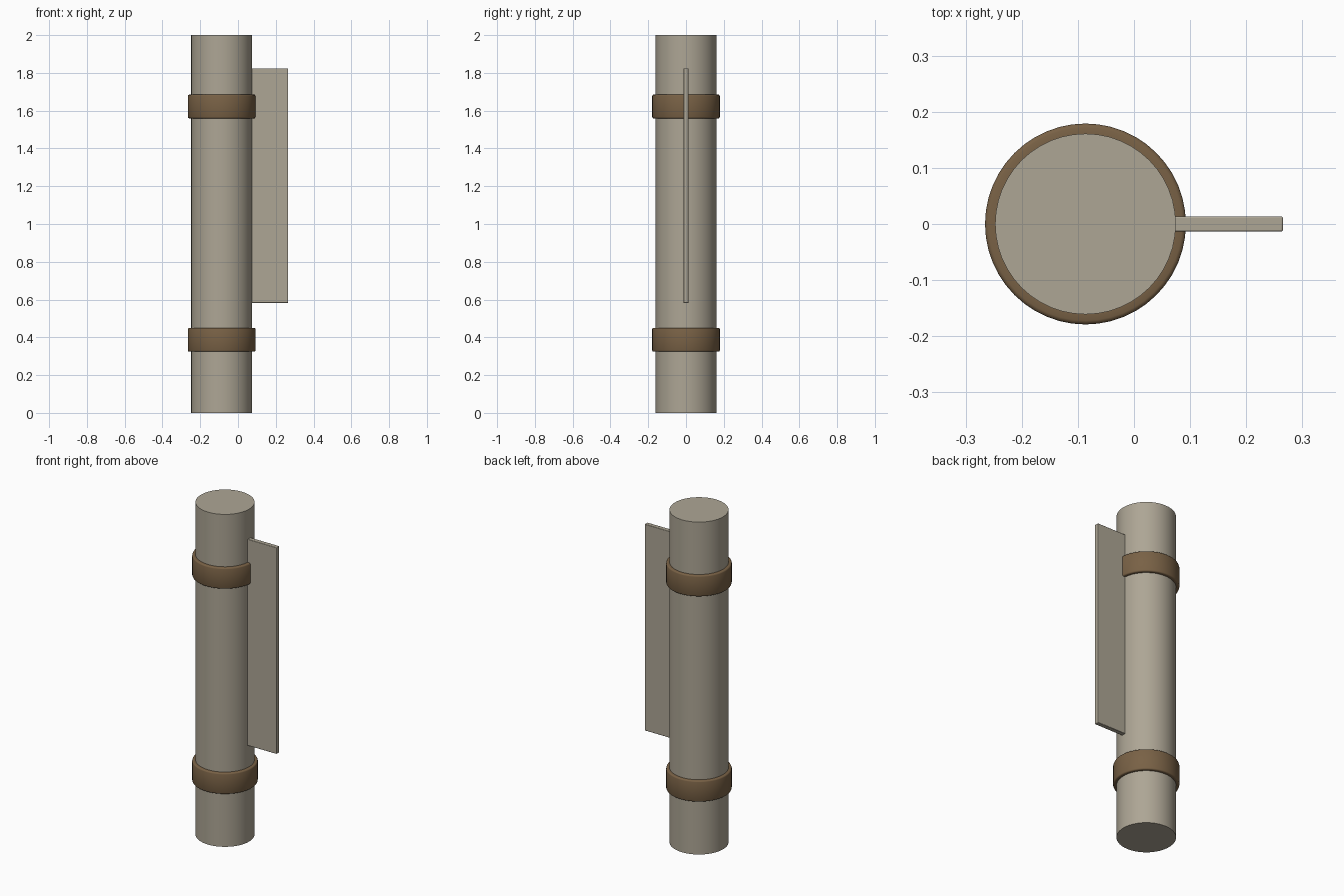
import bpy, math

if "Cube" in bpy.data.objects:
    bpy.data.objects.remove(bpy.data.objects["Cube"])

CX = -0.0865  # axis of the tube


def material(name, rgb):
    m = bpy.data.materials.new(name)
    m.diffuse_color = (*rgb, 1)
    m.use_nodes = True
    m.node_tree.nodes["Principled BSDF"].inputs["Base Color"].default_value = m.diffuse_color
    return m


stone = material("pale_stone", (0.42, 0.38, 0.30))
leather = material("brown_leather", (0.19, 0.12, 0.06))


def lathe(name, profile, mat, closed=False, n=48):
    """Spin (radius, z) points around the tube axis."""
    verts = [(CX + r * math.cos(2 * math.pi * i / n), r * math.sin(2 * math.pi * i / n), z)
             for r, z in profile for i in range(n)]
    k = len(profile)
    faces = []
    for j in range(k if closed else k - 1):
        a, b = j * n, (j + 1) % k * n
        faces += [(a + i, a + (i + 1) % n, b + (i + 1) % n, b + i) for i in range(n)]
    if not closed:
        faces += [tuple(reversed(range(n))), tuple(range((k - 1) * n, k * n))]
    me = bpy.data.meshes.new(name)
    me.from_pydata(verts, [], faces)
    ob = bpy.data.objects.new(name, me)
    bpy.context.collection.objects.link(ob)
    finish(ob, mat)
    return ob


def finish(ob, mat):
    ob.data.materials.append(mat)
    bpy.ops.object.select_all(action='DESELECT')
    ob.select_set(True)
    bpy.context.view_layer.objects.active = ob
    bpy.ops.object.shade_smooth_by_angle(angle=math.radians(50))


# Main tube
lathe("tube", [(0.161, 0), (0.161, 2.0)], stone)

# Two straps with softened outer edges
for name, z in (("lower_strap", 0.387), ("upper_strap", 1.622)):
    h, r, b = 0.063, 0.179, 0.007
    lathe(name, [(0.158, z - h), (r - b, z - h), (r - 0.002, z - h + 0.002), (r, z - h + b),
                 (r, z + h - b), (r - 0.002, z + h - 0.002), (r - b, z + h), (0.158, z + h)],
          leather, closed=True)

# Thin side fin, rooted just inside the tube wall
x0, x1, z0, z1 = 0.065, 0.2655, 0.582, 1.824
bpy.ops.mesh.primitive_cube_add(size=1, location=((x0 + x1) / 2, 0, (z0 + z1) / 2))
fin = bpy.context.object
fin.name = "side_fin"
fin.scale = (x1 - x0, 0.027, z1 - z0)
bpy.ops.object.transform_apply(location=False, rotation=False, scale=True)
bevel = fin.modifiers.new("soft_edges", 'BEVEL')
bevel.width = 0.003
bevel.segments = 2
finish(fin, stone)
